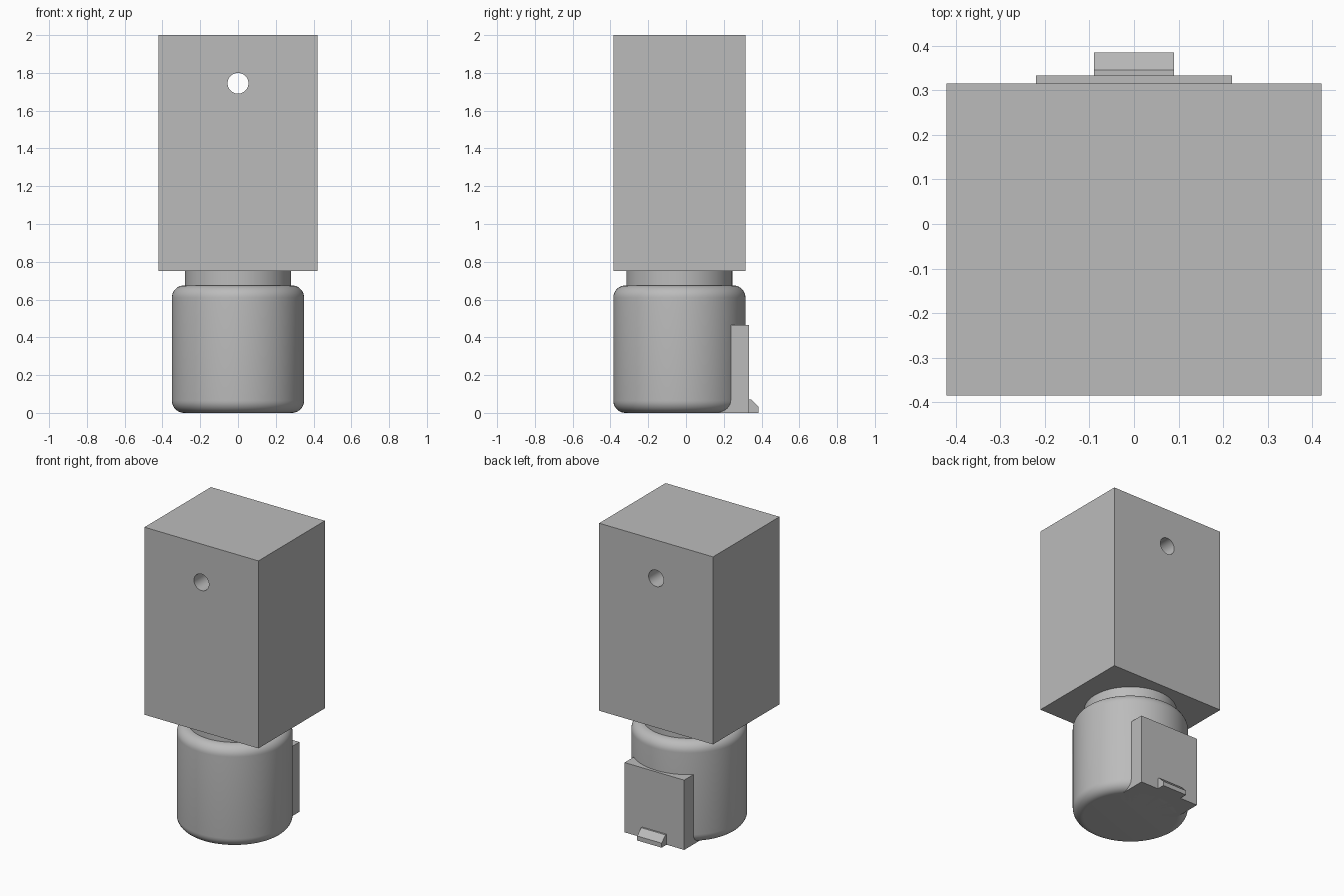
import bpy, bmesh, math
from mathutils import Matrix

cube = bpy.data.objects.get("Cube")
if cube:
    bpy.data.objects.remove(cube, do_unlink=True)

CY = -0.035  # depth of the main axis

grey = bpy.data.materials.new("plain_grey")
grey.use_nodes = True
grey.diffuse_color = (0.5, 0.5, 0.5, 1)
grey.node_tree.nodes["Principled BSDF"].inputs["Base Color"].default_value = grey.diffuse_color


def finish(name, bm, smooth=False):
    bmesh.ops.recalc_face_normals(bm, faces=bm.faces)
    mesh = bpy.data.meshes.new(name)
    bm.to_mesh(mesh)
    bm.free()
    mesh.materials.append(grey)
    obj = bpy.data.objects.new(name, mesh)
    bpy.context.collection.objects.link(obj)
    if smooth:
        bpy.ops.object.select_all(action="DESELECT")
        obj.select_set(True)
        bpy.context.view_layer.objects.active = obj
        bpy.ops.object.shade_smooth_by_angle(angle=math.radians(35))
    return obj


def box(name, lo, hi):
    bm = bmesh.new()
    bmesh.ops.create_cube(bm, size=1)
    for v in bm.verts:
        v.co = [b if c > 0 else a for c, a, b in zip(v.co, lo, hi)]
    return finish(name, bm)


def revolve(name, profile, segments=96):
    bm = bmesh.new()
    verts = [bm.verts.new((r, CY, z)) for r, z in profile]
    edges = [bm.edges.new(pair) for pair in zip(verts, verts[1:])]
    bmesh.ops.spin(bm, geom=verts + edges, cent=(0, CY, 0), axis=(0, 0, 1),
                   angle=2 * math.pi, steps=segments)
    bmesh.ops.remove_doubles(bm, verts=bm.verts, dist=1e-5)
    return finish(name, bm, True)


# Rounded drum and its neck, turned as one piece
R, H, F, NECK = 0.35, 0.675, 0.065, 0.28
arc = [math.radians(a) for a in range(0, 91, 10)]
profile = [(0, 0)]
profile += [(R - F + F * math.sin(a), F - F * math.cos(a)) for a in arc]
profile += [(R - F + F * math.cos(a), H - F + F * math.sin(a)) for a in arc]
profile += [(NECK, H), (NECK, 0.75)]
revolve("drum_and_neck", profile)

# Tall block with a round hole from front to back
block = box("upper_block", (-0.42, -0.385, 0.75), (0.42, 0.315, 2))
bm = bmesh.new()
bmesh.ops.create_cone(bm, cap_ends=True, segments=48, radius1=0.055, radius2=0.055, depth=1.2,
                      matrix=Matrix.Translation((0, CY, 1.745)) @ Matrix.Rotation(math.pi / 2, 4, "X"))
cutter = finish("hole_cutter", bm)
cutter.hide_render = True
cut = block.modifiers.new("hole", "BOOLEAN")
cut.operation, cut.solver, cut.object = "DIFFERENCE", "EXACT", cutter
# Apply the cut and drop the cutter
bpy.context.view_layer.objects.active = block
block.select_set(True)
bpy.ops.object.modifier_apply(modifier="hole")
bpy.data.objects.remove(cutter, do_unlink=True)
bpy.ops.object.shade_smooth_by_angle(angle=math.radians(35))

# Flat plate on the back of the drum
box("back_plate", (-0.22, 0.1, 0), (0.22, 0.333, 0.465))

# Sloped catch at the foot of the plate
bm = bmesh.new()
side = [(0.33, 0), (0.385, 0), (0.385, 0.03), (0.345, 0.07), (0.33, 0.07)]
face = bm.faces.new([bm.verts.new((-0.09, y, z)) for y, z in side])
ext = bmesh.ops.extrude_face_region(bm, geom=[face])
bmesh.ops.translate(bm, vec=(0.18, 0, 0),
                    verts=[g for g in ext["geom"] if isinstance(g, bmesh.types.BMVert)])
finish("catch", bm)
